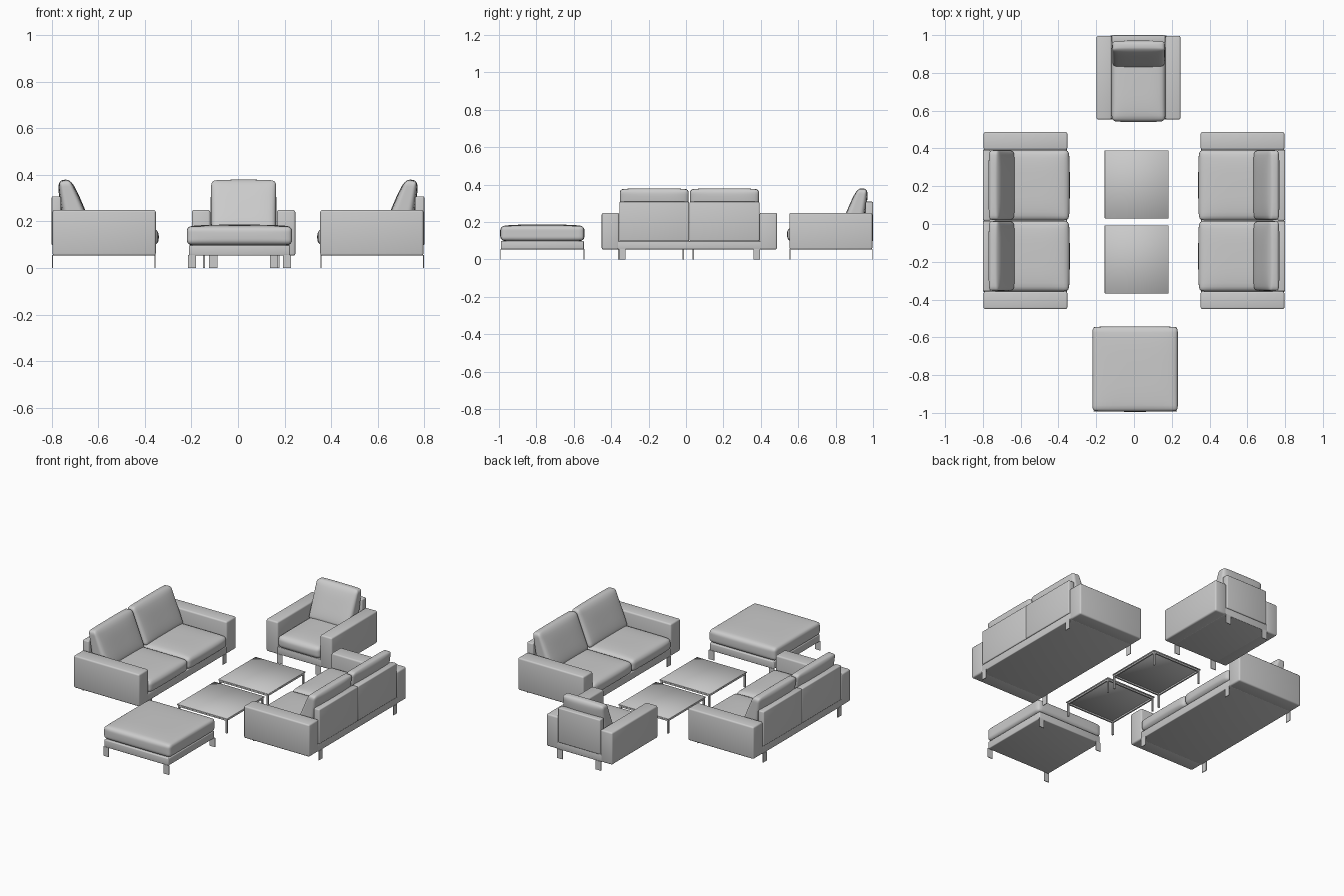
import bpy, bmesh, math
from mathutils import Matrix, Vector

if "Cube" in bpy.data.objects:
    bpy.data.objects.remove(bpy.data.objects["Cube"])


def finish(name, bm, place, angle=35):
    bm.transform(place)
    bmesh.ops.recalc_face_normals(bm, faces=bm.faces)
    mesh = bpy.data.meshes.new(name)
    bm.to_mesh(mesh)
    bm.free()
    obj = bpy.data.objects.new(name, mesh)
    bpy.context.collection.objects.link(obj)
    bpy.ops.object.select_all(action='DESELECT')
    obj.select_set(True)
    bpy.context.view_layer.objects.active = obj
    bpy.ops.object.shade_smooth_by_angle(angle=math.radians(angle))
    return obj


def box(name, lo, hi, place, bevel=0.0, segments=3):
    lo, hi = Vector(lo), Vector(hi)
    bm = bmesh.new()
    bmesh.ops.create_cube(bm, size=1)
    for v in bm.verts:
        v.co = Vector([(lo[i] + hi[i]) / 2 + v.co[i] * (hi[i] - lo[i]) for i in range(3)])
    if bevel:
        bmesh.ops.bevel(bm, geom=bm.edges[:], offset=bevel, segments=segments,
                        profile=0.5, affect='EDGES')
    return finish(name, bm, place, 50)


def cushion(name, x0, x1, quad, place, r=0.022, crown=0.012):
    """Padded block; quad gives its (y, z) side outline: two bottom points, then two top points."""
    a, b, c, d = [Vector(p) for p in quad]
    half = Vector(((x1 - x0) / 2, ((b - a).length + (c - d).length) / 4,
                   ((d - a).length + (c - b).length) / 4))
    bm = bmesh.new()
    bmesh.ops.create_cube(bm, size=2)
    bmesh.ops.subdivide_edges(bm, edges=bm.edges[:], cuts=17, use_grid_fill=True)
    for v in bm.verts:
        # crowd the grid toward the edges, then round them
        u = Vector([math.sin(t * math.pi / 2) for t in v.co])
        p = Vector([u[i] * half[i] for i in range(3)])
        core = Vector([max(-(half[i] - r), min(half[i] - r, p[i])) for i in range(3)])
        p = core + (p - core).normalized() * r if (p - core).length > 1e-6 else p
        n = [p[i] / half[i] for i in range(3)]
        s, t = (n[1] + 1) / 2, (n[2] + 1) / 2
        yz = a.lerp(b, s).lerp(d.lerp(c, s), t)
        # soft crown across the thickness, slight bulge along the length
        lift = crown * (1 - n[0] ** 4) * (1 - n[1] ** 4) * n[2]
        push = 0.5 * crown * (1 - n[0] ** 4) * (1 - n[2] ** 2) * n[1]
        yz += (d - a).normalized() * lift + (b - a).normalized() * push
        v.co = ((x0 + x1) / 2 + p.x, yz.x, yz.y)
    return finish(name, bm, place, 60)


def legs(name, dx, ys, place, width=0.035):
    for i, x in enumerate((-dx, dx)):
        for j, y in enumerate(ys):
            box(f"{name}_leg_{i}{j}", (x - width / 2, y - 0.002, 0),
                (x + width / 2, y + 0.002, 0.056), place)


def seating(name, width, arm, seats, leg_x, place):
    """Sofa or armchair facing -y, its back on y = 0."""
    w = width / 2
    inner = w - arm
    box(f"{name}_base", (-inner - 0.01, -0.442, 0.053), (inner + 0.01, -0.003, 0.098), place, 0.004)
    for side, s in (("left", -1), ("right", 1)):
        xs = sorted((s * inner, s * w))
        box(f"{name}_{side}_arm", (xs[0], -0.445, 0.053), (xs[1], -0.002, 0.249), place, 0.009)
    step = 2 * inner / seats
    for i in range(seats):
        x0 = -inner + i * step + 0.001
        x1 = x0 + step - 0.002
        box(f"{name}_back_panel_{i}", (x0, -0.038, 0.097), (x1, 0.002, 0.308), place, 0.006)
        cushion(f"{name}_seat_{i}", x0, x1,
                [(-0.04, 0.098), (-0.452, 0.098), (-0.452, 0.168), (-0.04, 0.168)], place)
        cushion(f"{name}_back_cushion_{i}", x0 + 0.003, x1 - 0.003,
                [(-0.062, 0.165), (-0.030, 0.372), (-0.078, 0.376), (-0.168, 0.165)],
                place, 0.018, 0.010)
    legs(name, leg_x, (-0.442, -0.002), place)


def at(x, y, turn=0):
    return Matrix.Translation((x, y, 0)) @ Matrix.Rotation(math.radians(turn), 4, 'Z')


# two facing sofas and the armchair
seating("right_sofa", 0.937, 0.093, 2, 0.36, at(0.798, 0.018, -90))
seating("left_sofa", 0.937, 0.093, 2, 0.36, at(-0.798, 0.018, 90))
seating("armchair", 0.444, 0.079, 1, 0.13, at(0.024, 0.998))

# footstool
stool = at(0.006, -0.768)
box("footstool_base", (-0.217, -0.222, 0.053), (0.217, 0.222, 0.098), stool, 0.005)
cushion("footstool_cushion", -0.226, 0.226,
        [(0.222, 0.1), (-0.222, 0.1), (-0.222, 0.178), (0.222, 0.178)], stool, 0.02, 0.008)
legs("footstool", 0.204, (-0.222, 0.222), stool)

# two low tables: thin top, rails under the edges, slim square legs
for n, cy in enumerate((0.21, -0.187)):
    t = at(0.014, cy)
    hx, hy, k = 0.169, 0.18, 0.009
    box(f"table_{n}_top", (-hx, -hy, 0.085), (hx, hy, 0.092), t, 0.001, 1)
    for s in (-1, 1):
        xs = sorted((s * (hx - 0.004), s * (hx - 0.004 - k)))
        ys = sorted((s * (hy - 0.004), s * (hy - 0.004 - k)))
        box(f"table_{n}_side_rail_{s}", (xs[0], -hy + 0.004, 0.076), (xs[1], hy - 0.004, 0.0855), t)
        box(f"table_{n}_end_rail_{s}", (-hx + 0.004, ys[0], 0.076), (hx - 0.004, ys[1], 0.0855), t)
        for e in (-1, 1):
            ye = sorted((e * (hy - 0.004), e * (hy - 0.004 - k)))
            box(f"table_{n}_leg_{s}_{e}", (xs[0], ye[0], 0), (xs[1], ye[1], 0.078), t)
